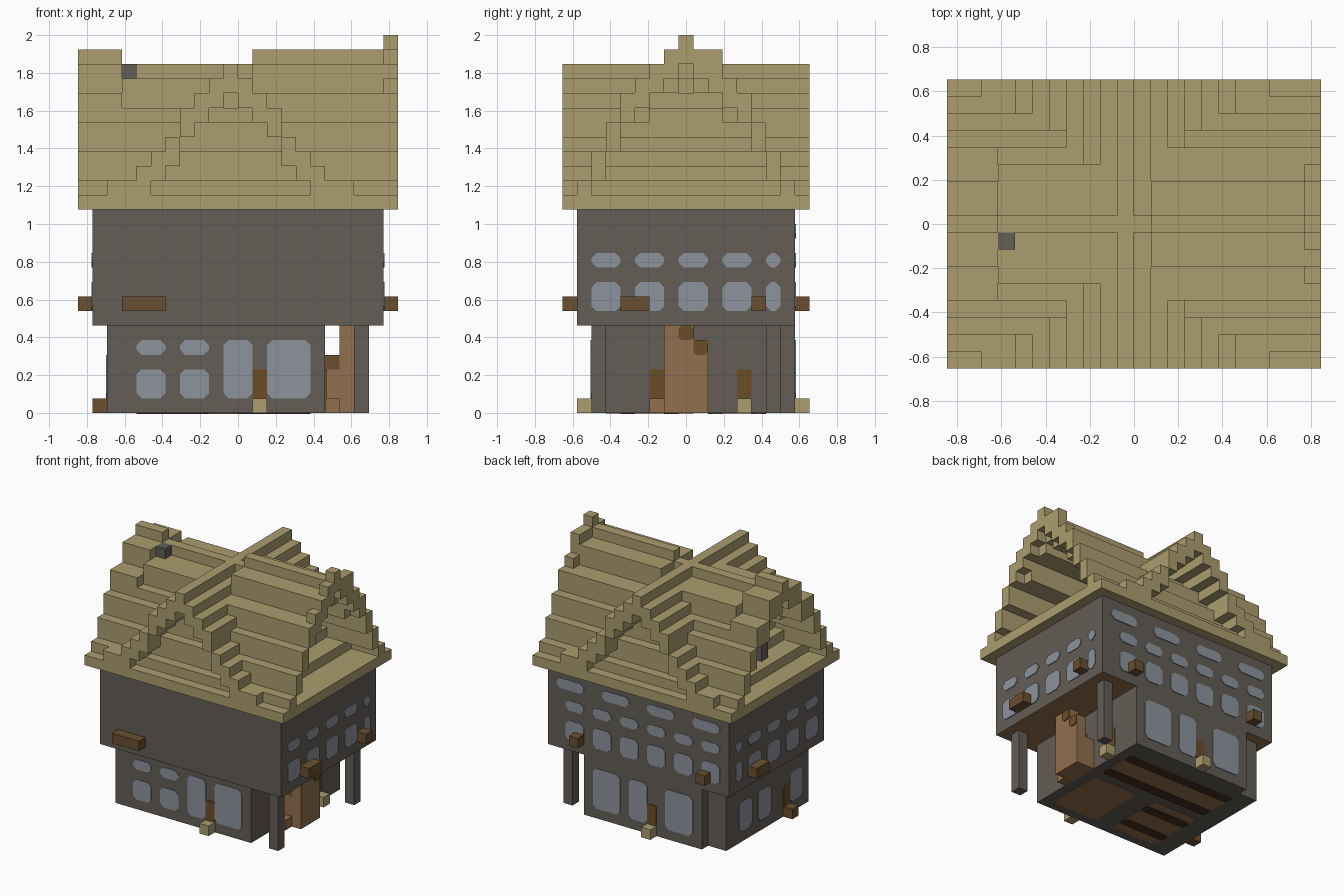
import bpy, bmesh
from mathutils import Vector

if "Cube" in bpy.data.objects:
    bpy.data.objects.remove(bpy.data.objects["Cube"], do_unlink=True)

V = 2 / 26                      # size of one building block
COLS, ROWS = 22, 17             # footprint in blocks


def material(name, rgb):
    lin = [((c / 255 + 0.055) / 1.055) ** 2.4 for c in rgb] + [1]
    m = bpy.data.materials.new(name)
    m.use_nodes = True
    m.diffuse_color = lin
    m.node_tree.nodes["Principled BSDF"].inputs["Base Color"].default_value = lin
    return m


STRAW = material("straw", (172, 157, 111))
STONE = material("grey stone", (99, 93, 86))
GLASS = material("window blue grey", (141, 147, 157))
BEAM = material("beam brown", (106, 79, 48))
DOOR = material("door brown", (106, 77, 38))
WOOD = material("warm wood", (146, 112, 78))
DARK = material("dark wood", (70, 46, 32))


def place(i, j, k):
    return Vector(((i - COLS / 2) * V, (j - ROWS / 2) * V, k * V))


def finish(name, bm, *mats):
    bmesh.ops.recalc_face_normals(bm, faces=bm.faces)
    me = bpy.data.meshes.new(name)
    bm.to_mesh(me)
    bm.free()
    ob = bpy.data.objects.new(name, me)
    bpy.context.collection.objects.link(ob)
    for m in mats:
        me.materials.append(m)
    return ob


def blocks(name, mat, *boxes):
    """Boxes given as i0, i1, j0, j1, k0, k1 in block units."""
    bm = bmesh.new()
    for i0, i1, j0, j1, k0, k1 in boxes:
        lo, hi = place(i0, j0, k0), place(i1, j1, k1)
        verts = bmesh.ops.create_cube(bm, size=1)["verts"]
        for v in verts:
            v.co = (lo + hi) / 2 + Vector([a * b for a, b in zip(v.co, hi - lo)])
    return finish(name, bm, mat)


def plates(name, mat, side, level, rects, cut=0.35, thick=0.006):
    """Thin panes with clipped corners on one wall plane."""
    bm = bmesh.new()
    normal = {"x": Vector((1, 0, 0)), "y": Vector((0, 1, 0)), "z": Vector((0, 0, 1))}[side[1]]
    if side[0] == "-":
        normal = -normal
    for u0, u1, w0, w1 in rects:
        c = cut
        ring = [(u0 + c, w0), (u1 - c, w0), (u1, w0 + c), (u1, w1 - c),
                (u1 - c, w1), (u0 + c, w1), (u0, w1 - c), (u0, w0 + c)]
        if c == 0:
            ring = [(u0, w0), (u1, w0), (u1, w1), (u0, w1)]
        order = {"x": lambda u, w: (level, u, w), "y": lambda u, w: (u, level, w),
                 "z": lambda u, w: (u, w, level)}[side[1]]
        pts = [place(*order(u, w)) for u, w in ring]
        low = [bm.verts.new(p) for p in pts]
        top = [bm.verts.new(p + normal * thick) for p in pts]
        bm.faces.new(low)
        bm.faces.new(top)
        n = len(pts)
        for a in range(n):
            b = (a + 1) % n
            bm.faces.new((low[a], low[b], top[b], top[a]))
    return finish(name, bm, mat)


# Ground floor, rear bay and porch posts
blocks("ground_floor", STONE, (2, 17, 2, 15, 0, 6), (4, 17, 15, 16, 0, 6))
blocks("porch_posts", STONE, *[(19, 20, j, j + 1, 0, 6) for j in (2, 14)])

# Upper floor, with a wooden underside
upper = blocks("upper_floor", STONE, (1, 21, 1, 16, 6, 14))
upper.data.materials.append(WOOD)
for p in upper.data.polygons:
    if p.normal.z < -0.5:
        p.material_index = 1

# Floor boards seen from underneath
plates("floor_boards", WOOD, "-z", 0, [(11, 16, 3, 9), (4, 16, 10, 14), (4, 9, 3, 9)], thick=0.003)
plates("floor_joists", DARK, "-z", 0,
       [(4, 16, j, j + 1) for j in (10, 13)] + [(4, 9, j, j + 1) for j in (4, 7)], 0.2)

# Upper windows: a tall row and a short row on three walls
rows = ((7, 9), (10, 11))
side_cols = [(a, min(a + 2, 15)) for a in range(2, 15, 3)]
side_panes = [c + r for c in side_cols for r in rows]
back_cols = [(a, a + 2) for a in range(2, 18, 3)]
back_panes = [c + r for c in back_cols for r in rows]
back_panes += [(a, a + 3, 12, 13) for a in range(2, 18, 5)]
plates("upper_windows_left", GLASS, "+x", 21, side_panes)
plates("upper_windows_right", GLASS, "-x", 1, side_panes)
plates("upper_windows_back", GLASS, "+y", 16, back_panes)

# Ground floor windows
front_panes = [(a, a + 2, lo, hi) for a in (4, 7) for lo, hi in ((1, 3), (4, 5))]
plates("ground_windows_front", GLASS, "-y", 2, front_panes + [(10, 12, 1, 5), (13, 16, 1, 5)])
plates("ground_windows_back", GLASS, "+y", 16, [(5, 8, 1, 5), (10, 12, 1, 5), (13, 16, 1, 5)])
plates("ground_windows_right", GLASS, "-x", 2, [(11, 13, 1, 4), (8, 10, 1, 4), (3, 5, 1, 4)])

# Doors and doorsteps
plates("front_door", DOOR, "-y", 2, [(12, 13, 1, 3)], 0.1)
plates("back_door", DOOR, "+y", 16, [(9, 10, 1, 3)], 0.1)
plates("right_door", DOOR, "-x", 2, [(5, 6, 1, 3)], 0.1)
plates("left_doors", DOOR, "+x", 17, [(6, 7, 0, 3), (12, 13, 1, 3)], 0.1)
blocks("straw_doorsteps", STRAW, (12, 13, 1, 2, 0, 1), (9, 10, 16, 17, 0, 1), (17, 18, 12, 13, 0, 1))
blocks("wooden_doorstep", BEAM, (1, 2, 5, 6, 0, 1))

# Porch stair and its outer panel
blocks("porch_stair", WOOD, (17, 18, 6, 7, 0, 1), (17, 18, 7, 10, 0, 3))
blocks("stair_tread", BEAM, (17, 18, 7, 9, 3, 4))
blocks("stair_panel", WOOD, (18, 19, 7, 9, 0, 6), (18, 19, 9, 10, 0, 5))
plates("stair_marks", DOOR, "+x", 19, [(8, 9, 5, 6), (9, 10, 4, 5)], 0.2)

# Wooden beam ends around the upper floor
blocks("beam_ends", BEAM, (3, 6, 0, 1, 7, 8), (21, 22, 4, 6, 7, 8), (21, 22, 13, 14, 7, 8),
       (17, 18, 16, 17, 7, 8), (3, 4, 16, 17, 7, 8), (0, 1, 11, 13, 7, 8))

# Thatched roof: an eave plate and two crossing stepped shells
blocks("roof_eave", STRAW, (0, COLS, 0, ROWS, 14, 15))


def underside(top):
    return 14 if top <= 16 else top - 2


slope = [20, 18, 16, 15]                      # lower courses, from inside out
crowns = {"right_end": (0, 3, [25, 24, 24, 22, 22]),
          "middle": (3, 12, [24, 23, 23, 23, 21]),
          "left": (12, 21, [25, 24, 24, 22, 22]),
          "left_end": (21, 22, [26, 25, 24, 23, 22])}
for part, (i0, i1, crown) in crowns.items():
    boxes = []
    for j in range(ROWS):
        top = (crown + slope)[abs(j - 8)]
        boxes.append((i0, i1, j, j + 1, underside(top), top))
    blocks("main_roof_" + part, STRAW, *boxes)
blocks("ridge_knob", STRAW, (21, 22, 10, 11, 23, 25))

cross = [24, 23, 22, 21, 19, 18, 17, 16, 16, 15, 15, 15]
boxes = []
for i in range(COLS):
    top = cross[abs(i - 10)]
    boxes.append((i, i + 1, 0, ROWS, underside(top), top))
blocks("cross_roof", STRAW, *boxes)

# Chimney
blocks("chimney", STONE, (3, 4, 7, 8, 15, 24))
